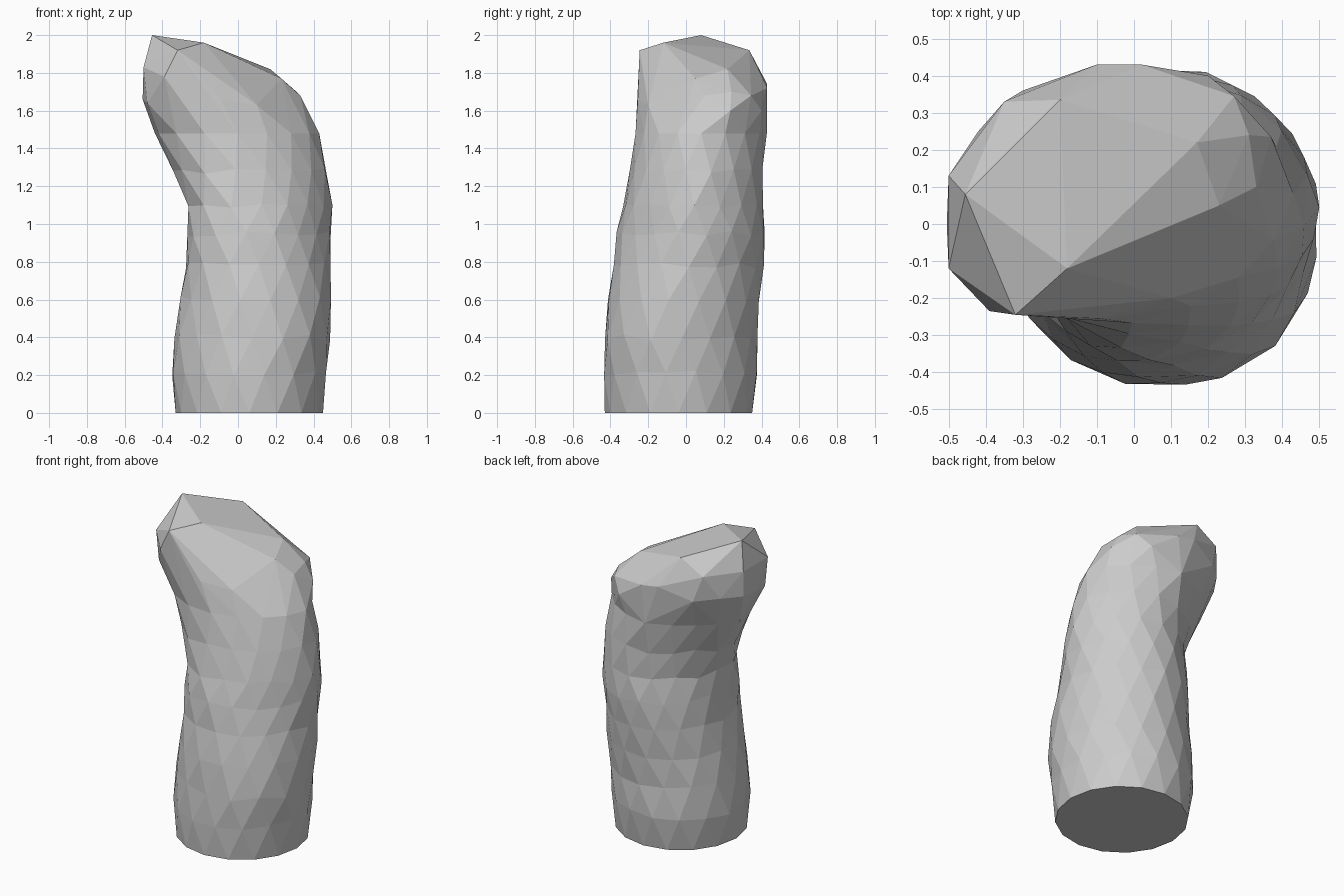
import bpy, bmesh, math, random

if "Cube" in bpy.data.objects:
    bpy.data.objects.remove(bpy.data.objects["Cube"])

random.seed(4)
SIDES = 16

# Trunk cross-sections: z, x min, x max, y min, y max,
# then bulge of the four diagonals (back right, back left, front left, front right)
sections = [
    (0.00, -0.33, 0.45, -0.43, 0.35, 0, 0, 0, 0),
    (0.21, -0.35, 0.465, -0.432, 0.38, -.01, 0, 0, .015),
    (0.40, -0.34, 0.485, -0.43, 0.38, -.01, 0, 0, .025),
    (0.60, -0.305, 0.49, -0.41, 0.39, -.01, 0, .01, .01),
    (0.78, -0.275, 0.493, -0.38, 0.41, -.015, 0, .03, -.01),
    (0.95, -0.255, 0.497, -0.35, 0.417, -.015, 0, .05, -.03),
    (1.10, -0.25, 0.50, -0.32, 0.41, -.015, -.01, .06, -.03),
    (1.28, -0.335, 0.475, -0.288, 0.415, -.015, -.05, .035, -.03),
    (1.48, -0.44, 0.43, -0.267, 0.428, -.02, -.06, .02, -.03),
]

# Faceted slanted tip, wrapped by a convex hull
tip = [
    (-0.455, 0.08, 2.0), (-0.18, -0.12, 1.96), (-0.32, -0.245, 1.92),
    (-0.2, 0.335, 1.92), (0.17, 0.22, 1.82), (-0.5, -0.12, 1.83),
    (-0.39, -0.235, 1.78), (-0.5, 0.13, 1.83), (-0.505, 0.0, 1.66),
    (-0.35, 0.33, 1.83), (-0.1, 0.43, 1.74), (0.02, 0.43, 1.72),
    (0.27, 0.345, 1.68), (0.31, 0.24, 1.7), (0.37, 0.235, 1.6),
    (0.33, 0.1, 1.68), (0.23, 0.05, 1.77), (-0.48, -0.12, 1.64),
    (-0.5, 0.13, 1.67), (-0.42, 0.25, 1.68), (-0.3, 0.36, 1.67),
    (0.2, 0.4, 1.6), (-0.09, -0.255, 1.66), (0.1, -0.2, 1.63),
]


def ring(bm, section, shift, wobble):
    z, x0, x1, y0, y1, *bulge = section
    verts = []
    for j in range(SIDES):
        a = math.tau * (j + shift) / SIDES
        k = (1.01 if shift else 1.0) + random.uniform(-wobble, wobble)
        d = bulge[int(a / (math.pi / 2)) % 4] * abs(math.sin(2 * a))
        verts.append(bm.verts.new((
            (x0 + x1) / 2 + ((x1 - x0) / 2 * k + d) * math.cos(a),
            (y0 + y1) / 2 + ((y1 - y0) / 2 * k + d) * math.sin(a),
            z + random.uniform(-wobble, wobble) * 2)))
    return verts


bm = bmesh.new()

# Trunk: staggered rings joined by triangles
rings = []
for i, s in enumerate(sections):
    ends = i in (0, len(sections) - 1)
    rings.append(ring(bm, s, 0.5 * (i % 2), 0.0 if ends else 0.008))
for i, (lo, up) in enumerate(zip(rings, rings[1:])):
    for j in range(SIDES):
        n = (j + 1) % SIDES
        if i % 2 == 0:
            bm.faces.new((lo[j], lo[n], up[j]))
            bm.faces.new((up[j], lo[n], up[n]))
        else:
            bm.faces.new((lo[j], up[n], up[j]))
            bm.faces.new((lo[j], lo[n], up[n]))
bm.faces.new(rings[0][::-1])

# Tip: hull over the last ring, without its hidden lower cap
base_z = sections[-1][0]
top_ring = [bm.verts.new(v.co) for v in rings[-1]]
points = top_ring + [bm.verts.new(p) for p in tip]
bmesh.ops.convex_hull(bm, input=points)
cap = [f for f in bm.faces if all(abs(v.co.z - base_z) < 1e-4 for v in f.verts)]
bmesh.ops.delete(bm, geom=cap, context='FACES')
loose = [v for v in bm.verts if not v.link_faces]
bmesh.ops.delete(bm, geom=loose, context='VERTS')
bmesh.ops.remove_doubles(bm, verts=bm.verts[:], dist=0.0005)
bmesh.ops.recalc_face_normals(bm, faces=bm.faces[:])

mesh = bpy.data.meshes.new("bent_stump")
bm.to_mesh(mesh)
bm.free()
bpy.context.collection.objects.link(bpy.data.objects.new("bent_stump", mesh))
